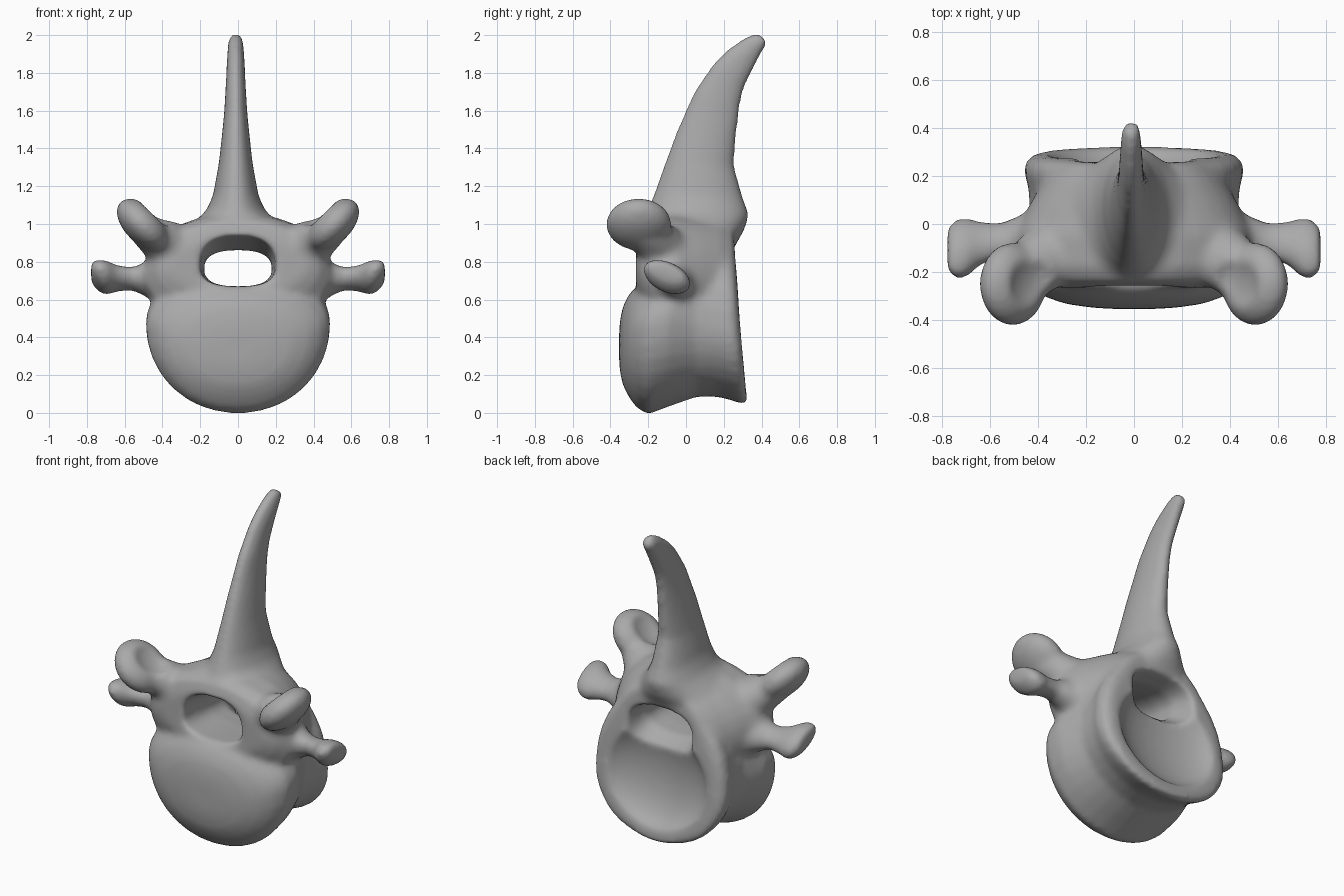
import bpy
import bmesh
from math import cos, sin, pi, radians
from mathutils import Vector, Matrix

cube = bpy.data.objects.get("Cube")
if cube:
    bpy.data.objects.remove(cube, do_unlink=True)

bone = bpy.data.materials.new("bone_grey")
bone.use_nodes = True
GREY = (0.4, 0.4, 0.4, 1)
bone.diffuse_color = GREY
shader = bone.node_tree.nodes["Principled BSDF"]
shader.inputs["Base Color"].default_value = GREY
shader.inputs["Roughness"].default_value = 0.7


def power(value, p):
    return abs(value) ** p * (1 if value >= 0 else -1)


def loft(bm, rings, p=1.0, n=32):
    """Skin closed rings given as (centre, side, up, down)."""
    loops = []
    for centre, side, up, down in rings:
        loop = []
        for i in range(n):
            c, s = cos(2 * pi * i / n), sin(2 * pi * i / n)
            v = up if s >= 0 else down
            loop.append(bm.verts.new(centre + side * power(c, p) + v * abs(power(s, p))))
        loops.append(loop)
    for a, b in zip(loops, loops[1:]):
        for i in range(n):
            j = (i + 1) % n
            bm.faces.new((a[i], a[j], b[j], b[i]))
    bm.faces.new(loops[0][::-1])
    bm.faces.new(loops[-1])


def loft_y(bm, rows, p=1.0, lean=0.0):
    """Rings facing y: (y, half width, bottom, middle, top); lean tips the rear rings."""
    loft(bm, [(Vector((0, y, m)), Vector((w, 0, 0)),
               Vector((0, -lean * max(y, 0), t - m)),
               Vector((0, lean * max(y, 0), b - m))) for y, w, b, m, t in rows], p)


def ellipsoid(bm, centre, radii, tilt=0):
    matrix = (Matrix.Translation(centre) @ Matrix.Rotation(radians(tilt), 4, 'Y')
              @ Matrix.Diagonal((*radii, 1)))
    bmesh.ops.create_uvsphere(bm, u_segments=32, v_segments=20, radius=1, matrix=matrix)


def finish(bm, name):
    bmesh.ops.recalc_face_normals(bm, faces=bm.faces)
    mesh = bpy.data.meshes.new(name)
    bm.to_mesh(mesh)
    bm.free()
    mesh.materials.append(bone)
    obj = bpy.data.objects.new(name, mesh)
    bpy.context.collection.objects.link(obj)
    return obj


solid = bmesh.new()

# Rounded body: domed front, soft waist, leaning rear rim that wraps the canal
loft_y(solid, [(-0.354, 0.08, 0.27, 0.35, 0.43), (-0.348, 0.18, 0.21, 0.36, 0.50),
               (-0.332, 0.29, 0.14, 0.38, 0.57), (-0.30, 0.38, 0.08, 0.41, 0.63),
               (-0.26, 0.44, 0.025, 0.44, 0.67), (-0.20, 0.485, -0.008, 0.46, 0.72),
               (-0.10, 0.49, 0.03, 0.48, 0.80), (0.05, 0.435, 0.085, 0.47, 0.92),
               (0.15, 0.44, 0.085, 0.45, 0.97), (0.22, 0.46, 0.065, 0.43, 0.98),
               (0.265, 0.45, 0.045, 0.42, 0.97), (0.29, 0.41, 0.05, 0.40, 0.93)],
       0.97, 0.12)

# Arch over the canal
loft_y(solid, [(-0.265, 0.36, 0.62, 0.77, 0.93), (-0.24, 0.43, 0.55, 0.76, 1.02),
               (-0.18, 0.49, 0.42, 0.74, 1.05), (-0.05, 0.50, 0.38, 0.74, 1.06),
               (0.08, 0.435, 0.4, 0.72, 1.05), (0.18, 0.38, 0.4, 0.69, 1.03),
               (0.255, 0.33, 0.4, 0.66, 0.99)], 0.97)

# Tall spine: front y, front z, back y, back z, half width
spine = [(-0.23, 0.94, 0.27, 0.90, 0.34), (-0.225, 1.02, 0.31, 0.97, 0.24),
         (-0.20, 1.08, 0.335, 1.05, 0.16), (-0.17, 1.16, 0.305, 1.13, 0.122),
         (-0.11, 1.33, 0.255, 1.31, 0.09), (-0.06, 1.47, 0.265, 1.44, 0.075),
         (0.0, 1.61, 0.28, 1.56, 0.062), (0.04, 1.70, 0.29, 1.64, 0.057),
         (0.10, 1.79, 0.31, 1.72, 0.052), (0.15, 1.86, 0.335, 1.77, 0.05),
         (0.21, 1.92, 0.36, 1.82, 0.047), (0.31, 1.99, 0.40, 1.90, 0.043),
         (0.38, 2.015, 0.435, 1.96, 0.036)]
rings = []
for fy, fz, by, bz, w in spine:
    front, back = Vector((-0.012, fy, fz)), Vector((-0.012, by, bz))
    half = (back - front) / 2
    rings.append(((front + back) / 2, Vector((w, 0, 0)), half, -half))
loft(solid, rings)

# Paired processes: club-shaped side arms and dished upper facets
for s in (-1, 1):
    arm = [(0.38, -0.07, 0.70, 0.15, 0.16), (0.47, -0.065, 0.705, 0.10, 0.09),
           (0.56, -0.07, 0.71, 0.072, 0.055), (0.64, -0.08, 0.712, 0.09, 0.06),
           (0.70, -0.10, 0.715, 0.125, 0.08), (0.745, -0.105, 0.73, 0.125, 0.068),
           (0.778, -0.105, 0.745, 0.09, 0.042)]
    loft(solid, [(Vector((s * x, y, z)), Vector((0, -w, 0.4 * w)),
                  Vector((0, 0.3 * h, h)), Vector((0, -0.3 * h, -h)))
                 for x, y, z, w, h in arm])
    neck = [(0.28, -0.08, 0.84, 0.16, 0.15), (0.38, -0.14, 0.90, 0.15, 0.13),
            (0.48, -0.21, 0.97, 0.13, 0.10)]
    loft(solid, [(Vector((s * x, y, z)), Vector((0, w, 0)),
                  Vector((-s * h * 0.7, 0, h * 0.7)), Vector((s * h * 0.7, 0, -h * 0.7)))
                 for x, y, z, w, h in neck])
    ellipsoid(solid, (s * 0.505, -0.25, 0.998), (0.17, 0.175, 0.098), -s * 45)

vertebra = finish(solid, "vertebra")

# Cutters: canal, rear dish, facet hollows
canal = bmesh.new()
loft_y(canal, [(-0.5, 0.22, 0.67, 0.78, 0.99), (-0.24, 0.20, 0.67, 0.77, 0.935),
               (0.0, 0.18, 0.67, 0.76, 0.88), (0.12, 0.18, 0.66, 0.76, 0.86),
               (0.25, 0.22, 0.56, 0.73, 0.87), (0.5, 0.32, 0.45, 0.70, 0.91)], 0.78)
dish = bmesh.new()
ellipsoid(dish, (0, 0.34, 0.46), (0.37, 0.155, 0.33))
hollows = bmesh.new()
for s in (-1, 1):
    ellipsoid(hollows, (s * 0.43, -0.25, 1.08), (0.12, 0.12, 0.05), -s * 45)
cutters = [finish(canal, "canal_cutter"), finish(dish, "dish_cutter"),
           finish(hollows, "hollow_cutter")]


def remesh(size):
    mod = vertebra.modifiers.new("fuse", 'REMESH')
    mod.mode = 'VOXEL'
    mod.voxel_size = size


# Fuse the parts, carve them, then soften the joins
remesh(0.018)
for cutter in cutters:
    cutter.hide_render = True
    cut = vertebra.modifiers.new("carve", 'BOOLEAN')
    cut.operation = 'DIFFERENCE'
    cut.solver = 'EXACT'
    cut.object = cutter
remesh(0.016)
soft = vertebra.modifiers.new("soften", 'SMOOTH')
soft.factor = 0.5
soft.iterations = 10

bpy.ops.object.select_all(action='DESELECT')
vertebra.select_set(True)
bpy.context.view_layer.objects.active = vertebra
bpy.ops.object.convert(target='MESH')
for cutter in cutters:
    bpy.data.objects.remove(cutter, do_unlink=True)
bpy.ops.object.shade_smooth()
